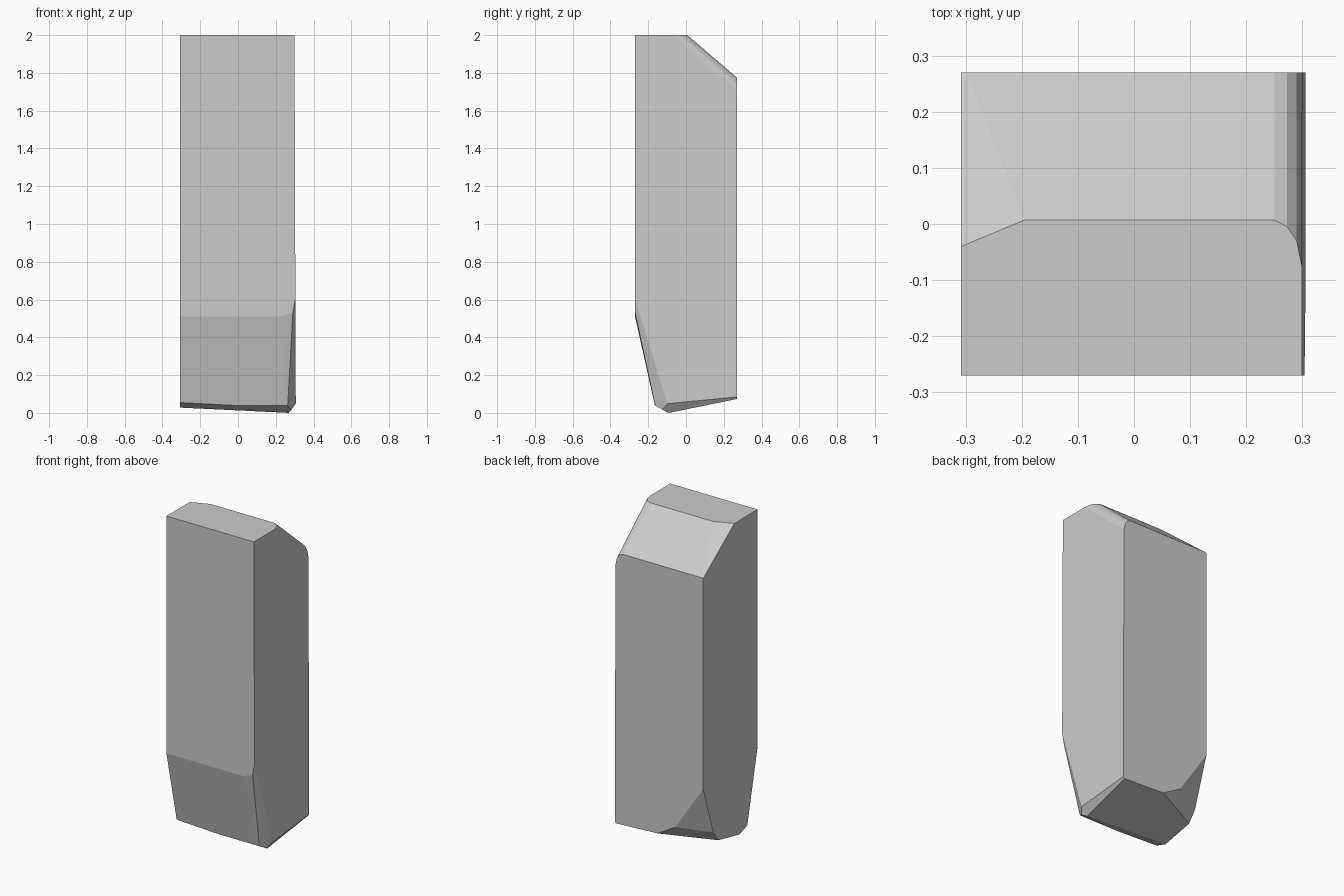
import bpy, bmesh
from mathutils import Vector

if "Cube" in bpy.data.objects:
    bpy.data.objects.remove(bpy.data.objects["Cube"])

INSIDE = Vector((0, 0, 1))


def cut(bm, a, b, c):
    """Slice the block along the plane through three points and cap it."""
    a, b, c = Vector(a), Vector(b), Vector(c)
    n = (b - a).cross(c - a).normalized()
    if n.dot(INSIDE - a) > 0:
        n.negate()
    bmesh.ops.bisect_plane(bm, geom=bm.verts[:] + bm.edges[:] + bm.faces[:],
                           dist=1e-5, plane_co=a, plane_no=n, clear_outer=True)
    rim = [e for e in bm.edges if e.is_boundary]
    if rim:
        bmesh.ops.holes_fill(bm, edges=rim, sides=0)


# Block blank
bm = bmesh.new()
bmesh.ops.create_cube(bm, size=1)
for v in bm.verts:
    v.co = (v.co.x * 0.616, v.co.y * 0.54, (v.co.z + 0.5) * 2)

# Slightly leaning right side
cut(bm, (.299, 0, 2), (.299, 1, 2), (.305, 0, .3))

# Sloped top at the back, with a small left facet
cut(bm, (0, .007, 2), (1, .007, 2), (0, .27, 1.775))
cut(bm, (-.2, .005, 2), (-.308, -.04, 2), (-.308, .27, 1.772))

# Rounded right edge of the slope
ridge = [(.25, .007), (.273, -.005), (.29, -.03), (.3, -.08)]
for (x0, y0), (x1, y1) in zip(ridge, ridge[1:]):
    cut(bm, (x0, y0, 2), (x1, y1, 2), (x0, y0 + .263, 1.775))

# Front lower chamfer, tilted underside and the softened edge between them
cut(bm, (0, -.27, .51), (1, -.27, .51), (0, -.165, .04))
cut(bm, (.27, -.09, 0), (-.308, -.09, .028), (.27, .27, .075))
cut(bm, (.27, -.09, 0), (-.308, -.09, .028), (.27, -.125, .012))
cut(bm, (0, -.165, .04), (1, -.165, .04), (0, -.125, .017))

# Front right lower corner
cut(bm, (.303, -.27, .6), (.262, -.165, .04), (.305, -.1, .05))
cut(bm, (.23, -.27, .51), (.292, -.27, .535), (.258, -.165, .045))

# Right bottom edge
cut(bm, (.268, -.09, 0), (.303, -.1, .045), (.3, .27, .077))

# Back left lower corner and its softened lower edge
cut(bm, (-.308, .27, .45), (-.115, .27, .16), (-.308, .17, .14))
cut(bm, (-.115, .27, .16), (0, .27, .093), (-.308, .17, .14))

bmesh.ops.remove_doubles(bm, verts=bm.verts[:], dist=1e-4)
bmesh.ops.recalc_face_normals(bm, faces=bm.faces[:])
mesh = bpy.data.meshes.new("stone_block")
bm.to_mesh(mesh)
bm.free()
block = bpy.data.objects.new("stone_block", mesh)
bpy.context.collection.objects.link(block)
